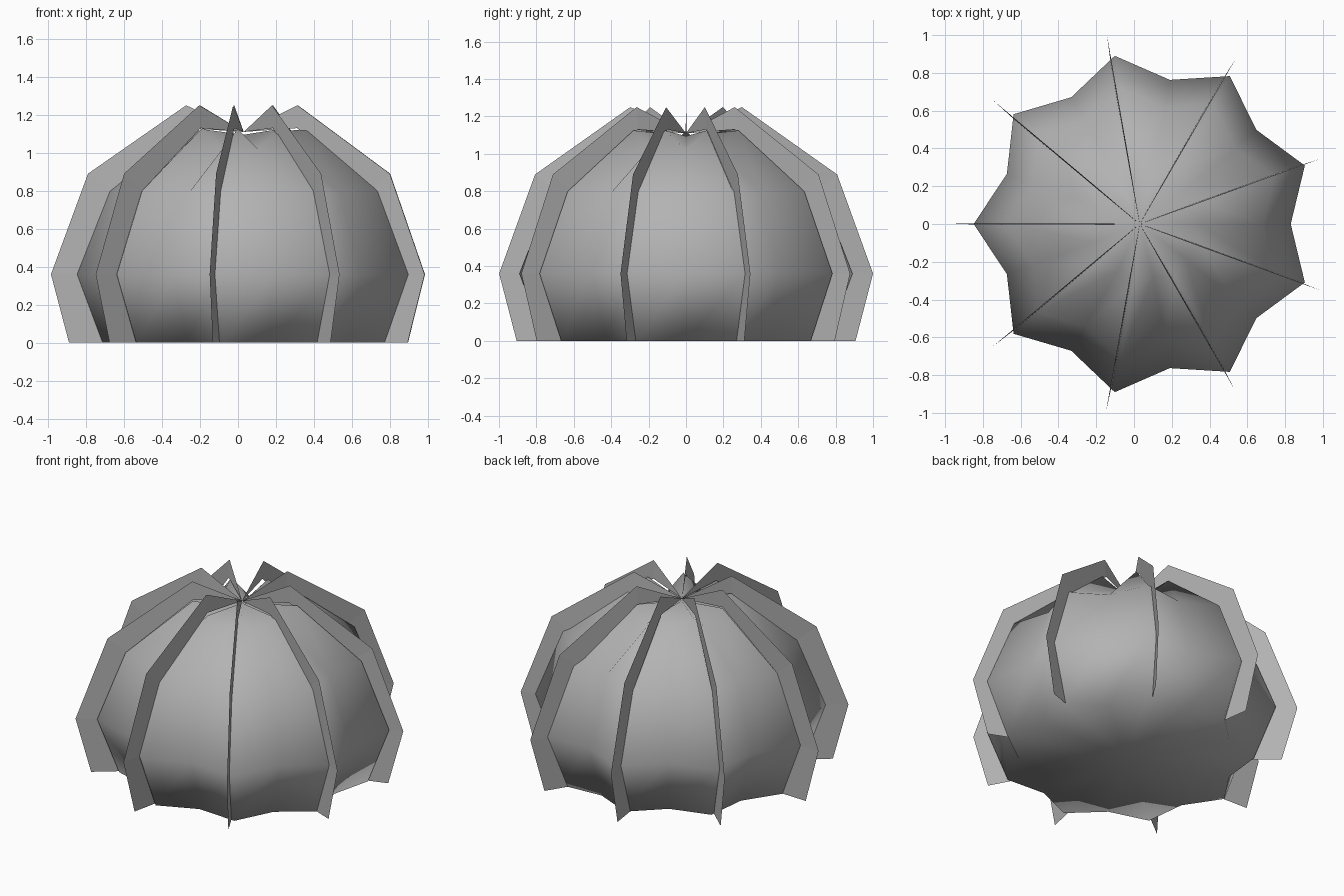
import bpy, bmesh
from math import sin, cos, pi, radians

if "Cube" in bpy.data.objects:
    bpy.data.objects.remove(bpy.data.objects["Cube"])

RIBS = 9
BODY_X, FIN_X = 0.055, 0.03

grey = bpy.data.materials.new("dark_grey")
grey.diffuse_color = (0.45, 0.45, 0.45, 1)
grey.use_nodes = True
grey.node_tree.nodes["Principled BSDF"].inputs["Base Color"].default_value = grey.diffuse_color


def make_object(name, bm, smooth):
    mesh = bpy.data.meshes.new(name)
    bm.to_mesh(mesh)
    bm.free()
    mesh.materials.append(grey)
    for p in mesh.polygons:
        p.use_smooth = smooth
    obj = bpy.data.objects.new(name, mesh)
    bpy.context.collection.objects.link(obj)
    return obj


# Ribbed body: star-shaped rings (ridge radius, ridge height, valley height)
def build_body():
    bm = bmesh.new()
    rings = []
    n = RIBS * 2
    profile = [(0.77, 0, 0), (0.904, 0.36, 0.36),
               (0.73, 0.80, 0.79), (0.325, 1.125, 1.02)]
    for r, z_ridge, z_valley in profile:
        ring = []
        for i in range(n):
            a = pi + i * 2 * pi / n
            k, z = (r, z_ridge) if i % 2 == 0 else (r * 0.857, z_valley)
            ring.append(bm.verts.new((BODY_X + k * cos(a), k * sin(a), z)))
        rings.append(ring)
    for lo, hi in zip(rings, rings[1:]):
        for i in range(n):
            j = (i + 1) % n
            bm.faces.new((lo[i], lo[j], hi[j], hi[i]))
    # Fans closing the crown and the base
    for ring, x, z in [(rings[-1], FIN_X, 1.095), (rings[0], BODY_X, 0)]:
        centre = bm.verts.new((x, 0, z))
        for i in range(n):
            bm.faces.new((ring[i], ring[(i + 1) % n], centre))
    bmesh.ops.recalc_face_normals(bm, faces=bm.faces)
    return make_object("cactus_body", bm, True)


# Thin, very slightly leaning fin strip on each ridge, meeting at the top centre
def build_fin(index):
    outer = [(0.92, 0), (1.015, 0.36), (0.82, 0.89), (0.303, 1.25)]
    inner = [(0.74, 0), (0.865, 0.36), (0.70, 0.80), (0.30, 1.13)]
    a = pi + radians(index * 360 / RIBS)
    bm = bmesh.new()

    def vert(p, t=0.0):
        r, z = p
        return bm.verts.new((FIN_X + r * cos(a) - t * sin(a),
                             r * sin(a) + t * cos(a), z))

    out = [vert(p, -0.003) for p in outer]
    inn = [vert(p, 0.003) for p in inner]
    for i in range(3):
        bm.faces.new((out[i], out[i + 1], inn[i + 1], inn[i]))
    bm.faces.new((out[3], vert((0, 1.11)), inn[3]))
    return make_object(f"rib_fin_{index + 1}", bm, False)


build_body()
for k in range(RIBS):
    build_fin(k)
